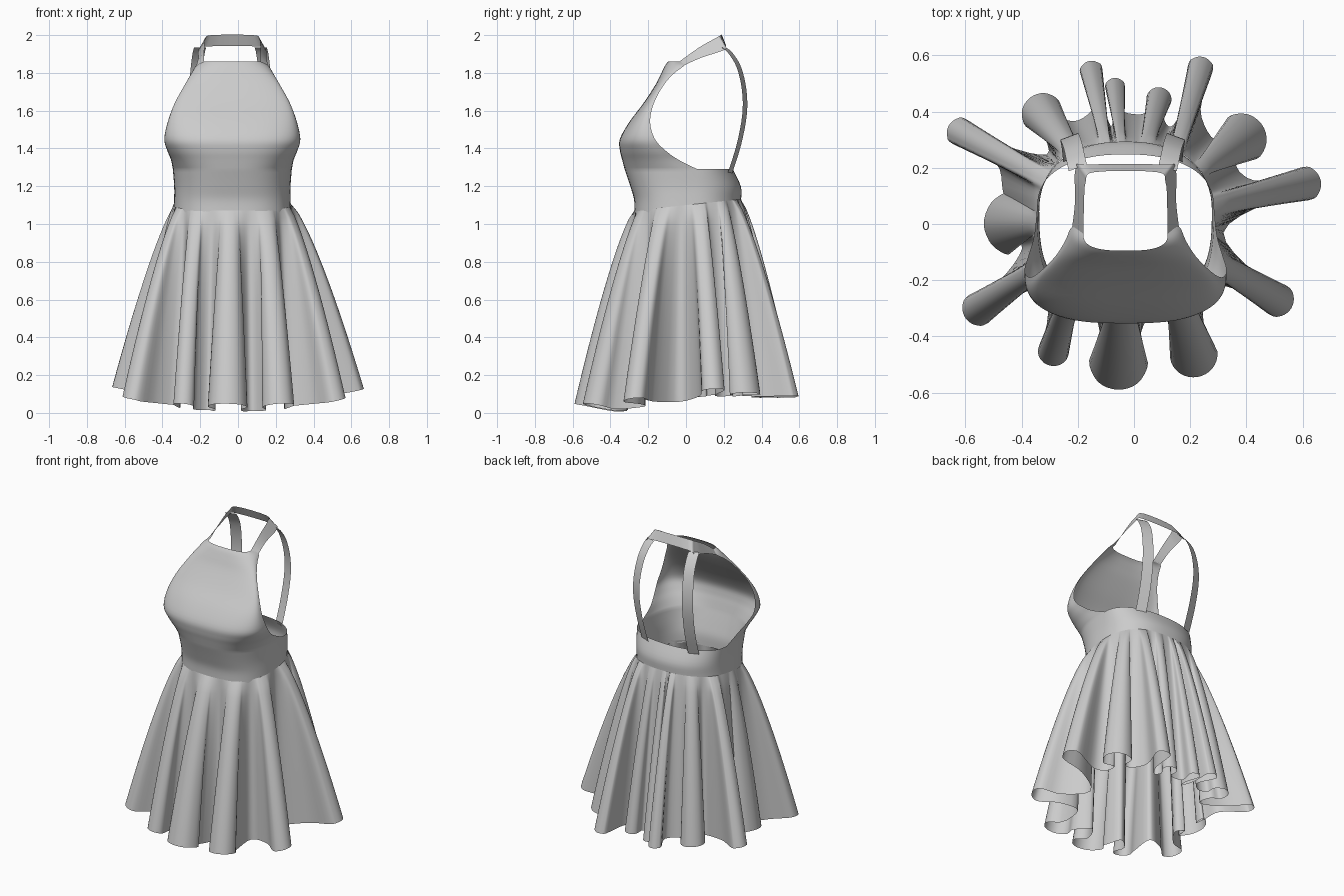
import bpy, bmesh, math
from mathutils import Vector

CX = -0.03  # the garment hangs slightly off centre

if "Cube" in bpy.data.objects:
    bpy.data.objects.remove(bpy.data.objects["Cube"])

fabric = bpy.data.materials.new("grey_fabric")
fabric.use_nodes = True
GREY = (0.6, 0.6, 0.6, 1)
fabric.diffuse_color = GREY
fabric.node_tree.nodes["Principled BSDF"].inputs["Base Color"].default_value = GREY


def spline(pts, steps, closed=False):
    """Catmull-Rom curve through points of any dimension."""
    pts = [Vector(p) for p in pts]
    n, out = len(pts), []
    get = (lambda i: pts[i % n]) if closed else (lambda i: pts[max(0, min(n - 1, i))])
    for i in range(n if closed else n - 1):
        a, b, c, d = (get(i + k) for k in (-1, 0, 1, 2))
        for s in range(steps):
            t = s / steps
            out.append(b + (c - a) * (t / 2) + (a * 2 - b * 5 + c * 4 - d) * (t * t / 2)
                       + (b * 3 - a - c * 3 + d) * (t ** 3 / 2))
    return out if closed else out + [pts[-1]]


def cloth(name, sheets):
    """Make one smooth object from sheets, each a pair (rows, closed)."""
    bm = bmesh.new()
    for rows, closed in sheets:
        grid = [[bm.verts.new(p) for p in row] for row in rows]
        for low, high in zip(grid, grid[1:]):
            m = len(low)
            for j in range(m if closed else m - 1):
                k = (j + 1) % m
                bm.faces.new((low[j], low[k], high[k], high[j]))
    bmesh.ops.remove_doubles(bm, verts=bm.verts, dist=0.0005)
    bmesh.ops.recalc_face_normals(bm, faces=bm.faces)
    mesh = bpy.data.meshes.new(name)
    bm.to_mesh(mesh)
    bm.free()
    mesh.materials.append(fabric)
    obj = bpy.data.objects.new(name, mesh)
    bpy.context.collection.objects.link(obj)
    for f in mesh.polygons:
        f.use_smooth = True


def arc(z, half_width, y_tip, y_mid, power):
    """Half of a squarish oval, from -x to +x by way of y_tip."""
    out = []
    for i in range(33):
        a = math.pi * (i / 32 - 0.5)
        s, c = math.sin(a), max(0, math.cos(a))
        x = math.copysign(abs(s) ** (2 / power), s) * half_width
        out.append(Vector((CX + x, y_mid + (y_tip - y_mid) * c ** (2 / power), z)))
    return out


# Bodice: waistband ring, then the front panel narrowing to the neckline
# ring rows: height, half width, front, middle, back
ring = [(1.06, .31, -.272, .04, .288), (1.13, .308, -.275, .04, .292),
        (1.2, .308, -.295, .05, .29), (1.29, .315, -.325, .06, .248)]
band_rows = [arc(z, w, f, m, 2.8) + arc(z, w, b, m, 2.3)[-2:0:-1]
             for z, w, f, m, b in spline(ring, 4)]
# panel rows: height, half width, front, side edge
panel = [(1.29, .315, -.325, .06), (1.34, .325, -.338, -.04), (1.39, .345, -.35, -.11),
         (1.45, .36, -.35, -.165), (1.54, .342, -.3, -.19), (1.64, .305, -.225, -.17),
         (1.74, .25, -.16, -.115), (1.8, .215, -.13, -.06), (1.84, .19, -.11, -.01),
         (1.86, .15, -.095, -.035)]
panel_rows = [arc(z, w, f, e, 2.8) for z, w, f, e in spline(panel, 4)]
cloth("bodice", [(band_rows, True), (panel_rows, False)])

# Neckband: inner top edge and outer lower edge, mirrored across the back
half = [((.15, -.035, 1.86), (.19, -.01, 1.84)), ((.148, .07, 1.935), (.18, .08, 1.88)),
        ((.142, .15, 1.98), (.178, .2, 1.92)), ((.11, .185, 2), (.135, .212, 1.94))]
edges = []
for side in (0, 1):
    right = [Vector((CX + p[side][0], *p[side][1:])) for p in half]
    left = [Vector((2 * CX - p.x, p.y, p.z)) for p in reversed(right)]
    edges.append(spline(right + left, 4))
cloth("neckband", [(edges, False)])

# Back straps: ribbons from the neckband down to the waistband
strap_path = spline([(.16, .2, 1.935), (.168, .235, 1.905), (.178, .28, 1.83),
                     (.188, .308, 1.71), (.19, .31, 1.58), (.185, .28, 1.42),
                     (.18, .233, 1.27)], 4)
for name, sign in (("strap_left", 1), ("strap_right", -1)):
    rows = []
    for p in strap_path:
        rows.append([Vector((CX - .01 + sign * (p.x + k * .032), p.y - k * .012, p.z))
                     for k in (-1, 0, 1)])
    cloth(name, [(rows, False)])

# Skirt: every fold is a rounded lobe in the hem
# tip x, tip y, half width, size of the valley that follows, sideways lean in degrees
folds = [(-.06, -.59, .105, 1.15, 0), (.225, -.545, .085, 1.15, 12), (.56, -.3, .06, 1.12, 3),
         (.665, .155, .06, 1.38, 0), (.455, .355, .09, 1.35, 0), (.245, .595, .045, 1.25, -11),
         (.1, .485, .045, 1.35, 0), (-.07, .52, .035, 1.2, 0), (-.16, .58, .04, 1.33, 0),
         (-.37, .45, .075, 1.15, 0), (-.66, .35, .05, 1.42, 0), (-.535, 0, .11, 1.2, 0),
         (-.6, -.335, .06, 1.15, -3), (-.295, -.505, .055, 1.15, -12)]


def waist(a, scale=1.0):
    c, s = math.cos(a), math.sin(a)
    r = ((abs(c) / .312) ** 2.5 + (abs(s) / .283) ** 2.5) ** -0.4
    return Vector((CX + c * r * scale, .009 + s * r * scale))


angles = []
for x, y, w, v, lean in folds:
    a = math.atan2(y - .009, x - CX) + math.radians(lean)
    while angles and a < angles[-1]:
        a += math.tau
    angles.append(a)

control = []  # hem x, hem y, waist angle
for i, (x, y, w, v, lean) in enumerate(folds):
    a = angles[i]
    prev = angles[i - 1] - (math.tau if i == 0 else 0)
    nxt = angles[(i + 1) % len(folds)] + (math.tau if i == len(folds) - 1 else 0)
    before, after = (a - prev) / 2, (nxt - a) / 2
    tip, root = Vector((x, y)), waist(a, 1.15)
    out = (tip - root).normalized()
    across = Vector((-out.y, out.x))
    neck = min(w * .7, .21 * min(before, after))
    reach = .6 * (tip - root).length
    control.append((*waist(a - before, folds[i - 1][3]), a - before))
    # distance back from the tip, sideways offset, share of the waist
    outline = [(reach, neck, .62), (w * .95, w, .38), (w * .25, w * .68, .18)]
    lobe = [(b, -s, -t) for b, s, t in outline] + [(0, 0, 0)] + outline[::-1]
    for back, side, turn in lobe:
        p = tip - out * min(back, reach) + across * side
        control.append((*p, a + turn * (before if turn < 0 else after)))

# Spline the hem, carrying the waist angle as a unit direction
hem = spline([(x, y, math.cos(a), math.sin(a)) for x, y, a in control], 4, True)
ROWS = 22
skirt_rows = []
for r in range(ROWS + 1):
    t = r / ROWS
    row = []
    for x, y, c, s in hem:
        top = waist(math.atan2(s, c))
        p = top.lerp(Vector((x, y)), t ** .76)
        rise = max(0, min(1, (y + .4) / .7))
        bottom = (.08 * rise + .09 * (x / .65) ** 2 * (1 - .4 * rise)
                  + .04 * max(0, -y - .35) / .2)
        z_top = 1.1 + .03 * max(-1, min(1, top.y / .28))
        row.append(Vector((p.x, p.y, z_top + (bottom - z_top) * t)))
    skirt_rows.append(row)
cloth("pleated_skirt", [(skirt_rows, True)])
